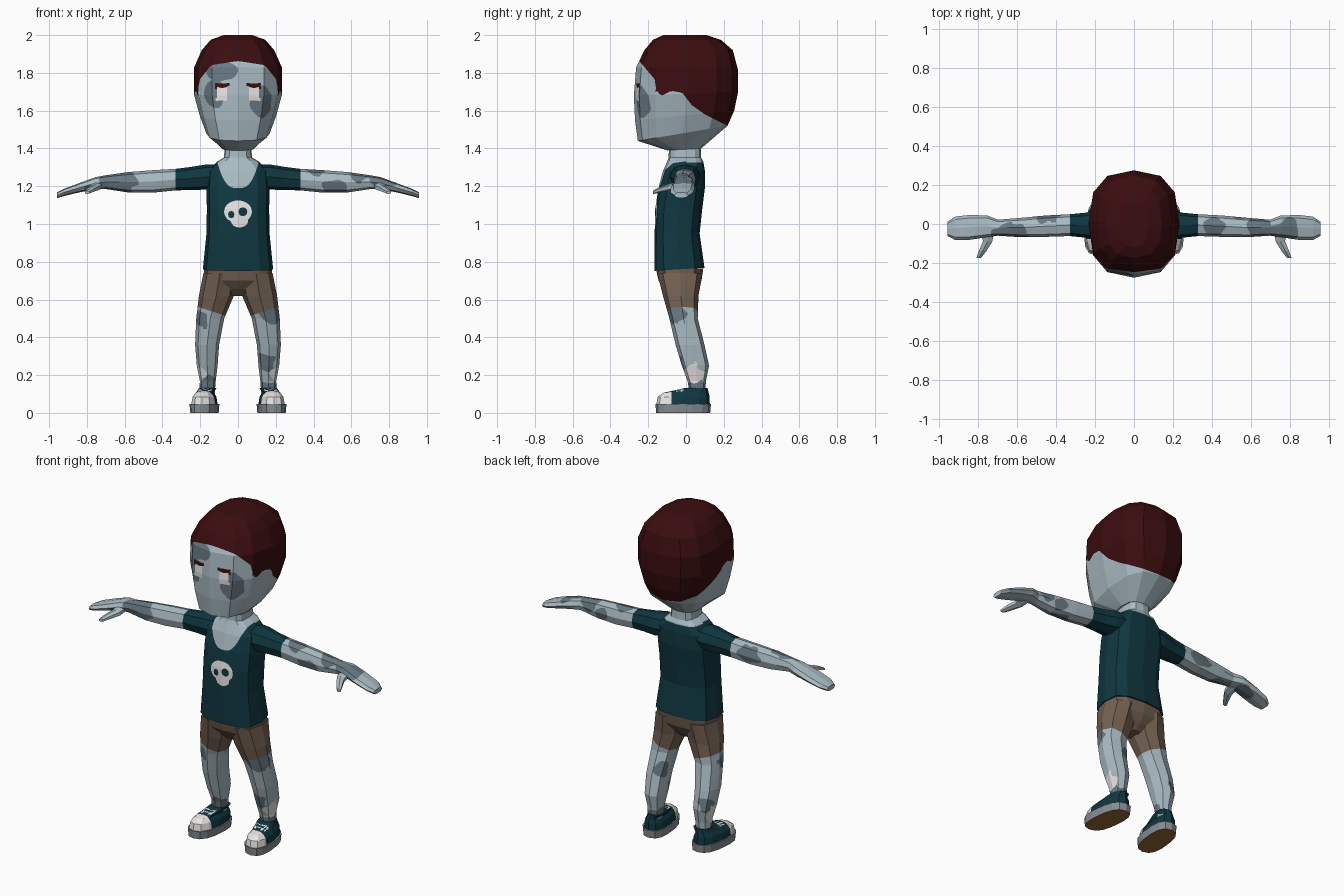
import bpy, bmesh, math
from mathutils import Vector

if "Cube" in bpy.data.objects:
    bpy.data.objects.remove(bpy.data.objects["Cube"])

# ---- flat colours (linear) ----
COLOURS = {
    "skin": (.40, .50, .55), "skin_patch": (.14, .19, .225), "hair": (.043, .004, .005),
    "shirt": (.005, .038, .052), "shorts": (.175, .12, .085), "white": (.80, .78, .77),
    "rubber": (.24, .27, .29), "sole": (.32, .14, .04),
}
MATS = []
for n, c in COLOURS.items():
    m = bpy.data.materials.new(n)
    m.diffuse_color = (*c, 1)
    m.use_nodes = True
    m.node_tree.nodes["Principled BSDF"].inputs["Base Color"].default_value = m.diffuse_color
    MATS.append(m)
IDX = {n: i for i, n in enumerate(COLOURS)}


def loft(rings, axis="z", seg=10, power=2.5, side=1, base="skin", cuts=3):
    """Skin of super-ellipse rings (t, a0, a1, b0, b1, tilt) along an axis."""
    bm = bmesh.new()
    loops = []
    for t, a0, a1, b0, b1, *tilt in rings:
        loop = []
        for i in range(seg):
            th = 2 * math.pi * i / seg
            s, c = math.sin(th), -math.cos(th)
            u = math.copysign(abs(s) ** (2 / power), s)
            v = math.copysign(abs(c) ** (2 / power), c)
            a = (a0 + a1) / 2 + u * (a1 - a0) / 2
            b = (b0 + b1) / 2 + v * (b1 - b0) / 2
            tt = t + (tilt[0] * v if tilt else 0)
            p = {"z": (a, b, tt), "x": (tt, a, b), "y": (a, tt, b)}[axis]
            loop.append(bm.verts.new((p[0] * side, p[1], p[2])))
        loops.append(loop)
    for l0, l1 in zip(loops, loops[1:]):
        for i in range(seg):
            j = (i + 1) % seg
            bm.faces.new((l0[i], l0[j], l1[j], l1[i]))
    caps = [bm.faces.new(loops[0]), bm.faces.new(loops[-1])]
    bmesh.ops.poke(bm, faces=caps)
    bmesh.ops.recalc_face_normals(bm, faces=bm.faces[:])
    if cuts:
        bmesh.ops.subdivide_edges(bm, edges=bm.edges[:], cuts=cuts, use_grid_fill=True)
    for f in bm.faces:
        f.material_index = IDX[base]
    return bm


def paint(bm, f, colour):
    """Cut the mesh along f = 0 and colour the faces where f < 0."""
    val = {v: f(v.co) for v in bm.verts}
    on = set()
    for e in list(bm.edges):
        v0, v1 = e.verts
        a, b = val[v0], val[v1]
        if a * b < 0:
            k = a / (a - b)
            if k < .03:
                on.add(v0)
            elif k > .97:
                on.add(v1)
            else:
                on.add(bmesh.utils.edge_split(e, v0, k)[1])
    if on:
        bmesh.ops.connect_verts(bm, verts=list(on))
    for face in bm.faces:
        if f(face.calc_center_median()) < 0:
            face.material_index = IDX[colour]


def finish(bm, name):
    me = bpy.data.meshes.new(name)
    bm.to_mesh(me)
    bm.free()
    for m in MATS:
        me.materials.append(m)
    ob = bpy.data.objects.new(name, me)
    bpy.context.collection.objects.link(ob)
    return ob


def blob(centre, radii, wobble=.25):
    """Irregular rounded patch."""
    def f(p):
        d = sum(((p[i] - centre[i]) / radii[i]) ** 2 for i in range(3)) - 1
        return d + wobble * (math.sin(70 * p.x + 50 * p.z) + math.sin(60 * p.y - 65 * p.z))
    return f


def box(x, z, hx, hz):
    """Upright rectangle on the front side."""
    return lambda p: max(abs(p.x - x) / hx, abs(p.z - z) / hz) - 1 if p.y < -.1 else 1


def line(points, t):
    """Height of a polyline at t."""
    for (y0, z0), (y1, z1) in zip(points, points[1:]):
        if t <= y1:
            return z0 + (z1 - z0) * max(0, (t - y0) / (y1 - y0))
    return points[-1][1]


# ---- head with painted hair, eyes and patches ----
head = loft([
    (1.395, -.08, .08, -.10, .08, .005), (1.48, -.168, .168, -.255, .22, .04),
    (1.575, -.203, .203, -.27, .255, .025), (1.69, -.234, .234, -.276, .276, .01),
    (1.825, -.234, .234, -.264, .274, -.005), (1.92, -.192, .192, -.22, .248),
    (1.975, -.145, .145, -.175, .185), (2.0, -.075, .075, -.12, .11)],
    seg=12, power=2.6, cuts=8)
for c, r in (((-.09, -.25, 1.81), (.09, .12, .055)), ((-.125, -.24, 1.69), (.06, .10, .075)),
             ((.125, -.24, 1.65), (.062, .10, .085))):
    paint(head, blob(c, r, .1), "skin_patch")
for sx in (-.085, .085):
    paint(head, box(sx, 1.695, .027, .042), "white")
    paint(head, box(sx, 1.733, .032, .012), "hair")
HAIRLINE = [(-.26, 1.87), (-.245, 1.86), (-.165, 1.765), (-.155, 1.695), (-.125, 1.68), (-.08, 1.705),
            (-.02, 1.695), (.03, 1.63), (.10, 1.58), (.23, 1.515)]
paint(head, lambda p: line(HAIRLINE, p.y) - p.z, "hair")
finish(head, "head")

# ---- shirt body and neck, with neckline and chest print ----
torso = loft([
    (.76, -.186, .186, -.166, .098, .008), (.95, -.167, .167, -.166, .072),
    (1.08, -.165, .165, -.163, .086), (1.19, -.167, .167, -.146, .10),
    (1.28, -.16, .16, -.122, .10), (1.33, -.112, .112, -.10, .092),
    (1.352, -.074, .074, -.092, .08), (1.42, -.07, .07, -.09, .078)],
    seg=12, power=3, base="shirt", cuts=8)
paint(torso, lambda p: (1.19 + .14 * (abs(p.x) / .11) ** 3 if p.y < 0 else 1.325) - p.z, "skin")


def print_disc(x, z, rx, rz):
    return lambda p: ((p.x - x) / rx) ** 2 + ((p.z - z) / rz) ** 2 - 1 if p.y < -.05 else 1


paint(torso, print_disc(0, 1.065, .074, .06), "white")
paint(torso, print_disc(.008, 1.015, .045, .034), "white")
paint(torso, print_disc(-.036, 1.05, .018, .02), "shirt")
paint(torso, print_disc(.026, 1.065, .024, .024), "shirt")
finish(torso, "shirt_and_neck")

# ---- seat of the shorts ----
finish(loft([(.765, -.18, .18, -.16, .092), (.70, -.178, .178, -.145, .082),
             (.655, -.10, .10, -.11, .055), (.618, -.035, .035, -.07, .02)],
            seg=12, power=3, base="shorts", cuts=0), "shorts_seat")

# ---- discoloured patches on the limbs ----
ARM_PATCHES = {
    -1: [((-.63, -.05, 1.22), (.09, .06, .09)), ((-.45, .04, 1.24), (.07, .05, .05)),
         ((-.80, -.02, 1.18), (.06, .06, .03))],
    1: [((.41, -.02, 1.28), (.06, .06, .035)), ((.51, -.05, 1.19), (.07, .06, .04)),
        ((.64, .0, 1.25), (.06, .07, .04)), ((.78, -.03, 1.23), (.08, .06, .04)),
        ((.55, .05, 1.22), (.05, .04, .06))]}
LEG_PATCHES = {
    -1: [((-.19, -.05, .50), (.05, .05, .045)), ((-.15, .02, .15), (.06, .06, .05)),
         ((-.20, .09, .28), (.05, .05, .04))],
    1: [((.18, -.06, .52), (.07, .07, .05)), ((.15, -.01, .27), (.05, .05, .05)),
        ((.17, .06, .14), (.06, .06, .04)), ((.12, .06, .40), (.04, .05, .05))]}

for side, word in ((1, "left"), (-1, "right")):
    # arm with sleeve and hand
    arm = loft([
        (.06, -.085, .08, 1.21, 1.315), (.17, -.085, .075, 1.182, 1.315),
        (.25, -.07, .058, 1.18, 1.302), (.33, -.062, .05, 1.178, 1.292),
        (.45, -.066, .044, 1.166, 1.285), (.58, -.068, .032, 1.167, 1.275),
        (.70, -.06, .022, 1.185, 1.258), (.755, -.068, .044, 1.185, 1.248),
        (.85, -.082, .046, 1.165, 1.213), (.92, -.082, .038, 1.148, 1.187),
        (.958, -.062, .012, 1.137, 1.168)],
        axis="x", seg=8, power=2.5, side=side, cuts=4)
    for c, r in ARM_PATCHES[side]:
        paint(arm, blob(c, r), "skin_patch")
    paint(arm, lambda p: abs(p.x) - .33, "shirt")
    finish(arm, word + "_arm")

    # thumb
    finish(loft([(-.03, .715, .785, 1.19, 1.23), (-.09, .725, .78, 1.175, 1.212),
                 (-.14, .757, .80, 1.166, 1.195), (-.175, .785, .812, 1.158, 1.176)],
                axis="y", seg=6, side=side, cuts=0), word + "_thumb")

    # leg with shorts
    leg = loft([
        (.74, .008, .183, -.152, .088), (.62, .022, .207, -.122, .066),
        (.50, .073, .221, -.088, .062), (.36, .100, .227, -.055, .098),
        (.25, .108, .218, -.022, .122), (.17, .118, .202, .008, .106),
        (.10, .123, .205, .02, .10)], seg=8, power=2.5, side=side, cuts=4)
    for c, r in LEG_PATCHES[side]:
        paint(leg, blob(c, r), "skin_patch")
    paint(leg, blob((side * .2, .04, .21), (.05, .05, .05)), "white")
    paint(leg, lambda p: .54 + .33 * (abs(p.x) - .147) - p.z, "shorts")
    finish(leg, word + "_leg")

    # shoe: rubber sole, then cloth upper with a white toe and laces
    sole = loft([(0, .104, .248, -.158, .128), (.046, .10, .252, -.162, .132)],
                seg=14, power=2.6, side=side, base="rubber", cuts=0)
    for f in sole.faces:
        if f.normal.z < -.7:
            f.material_index = IDX["sole"]
    upper = loft([(.04, .106, .246, -.158, .126), (.085, .114, .238, -.150, .125),
                  (.107, .13, .222, -.118, .12), (.132, .118, .212, -.004, .114)],
                 seg=12, power=2.5, side=side, base="shirt", cuts=4)
    paint(upper, lambda p: p.y + .078, "white")
    for y in (-.05, -.022):
        paint(upper, lambda p: max(abs(p.y - y) / .006, (.1 - p.z) / .01 + 1,
                                   abs(abs(p.x) - .176) / .04) - 1, "white")
    for bm, part in ((sole, "_shoe_sole"), (upper, "_shoe_upper")):
        for v in bm.verts:  # toes point slightly outward
            v.co.x -= side * .1 * v.co.y
        finish(bm, word + part)
